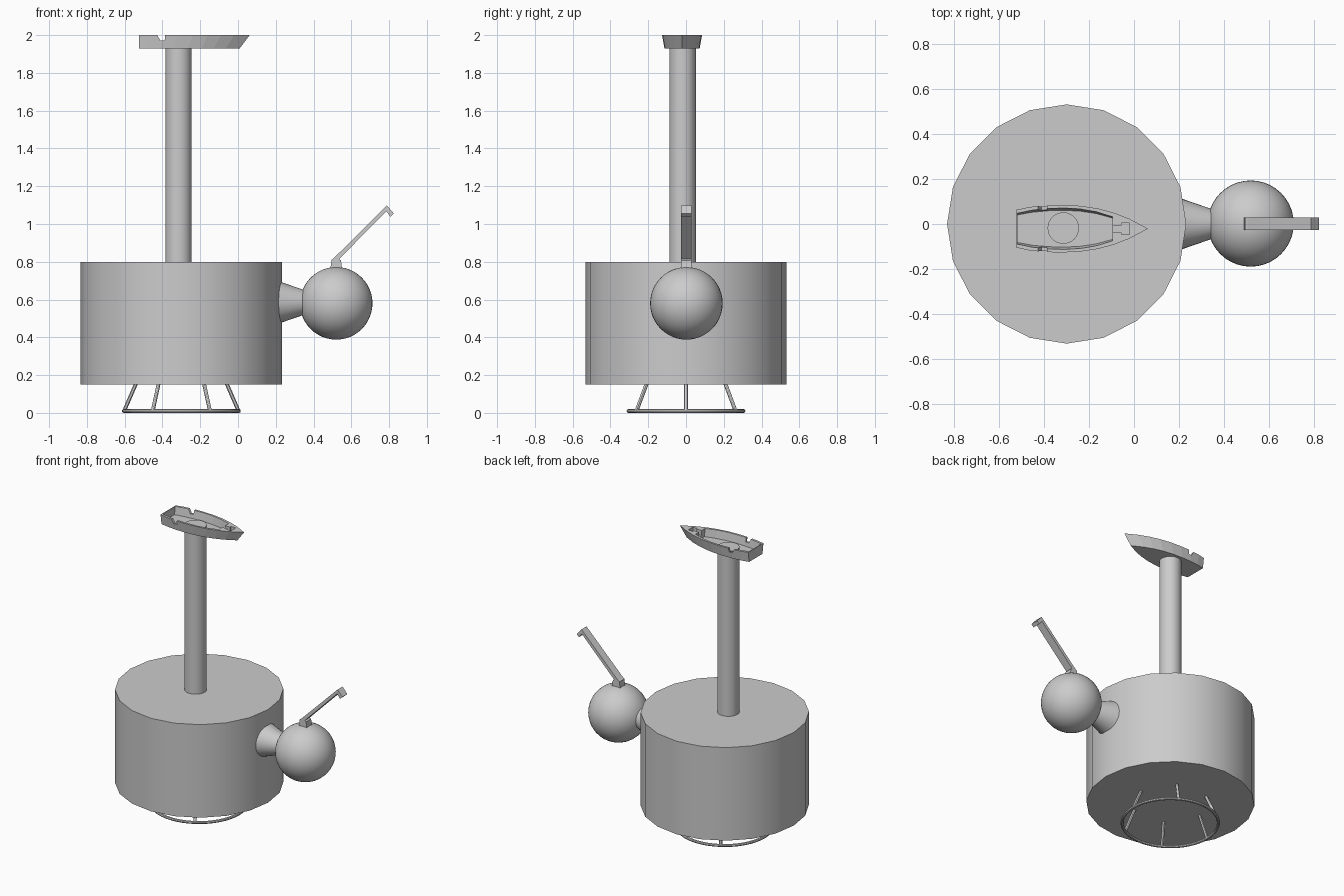
import bpy, bmesh
from math import radians, cos, sin, pi
from mathutils import Vector

cube = bpy.data.objects.get("Cube")
if cube:
    bpy.data.objects.remove(cube, do_unlink=True)

grey = bpy.data.materials.new("plain grey")
grey.use_nodes = True
GREY = (0.6, 0.6, 0.6, 1)
grey.diffuse_color = GREY
grey.node_tree.nodes["Principled BSDF"].inputs["Base Color"].default_value = GREY


def finish(name, bm, smooth=True):
    bmesh.ops.recalc_face_normals(bm, faces=bm.faces)
    mesh = bpy.data.meshes.new(name)
    bm.to_mesh(mesh)
    bm.free()
    mesh.materials.append(grey)
    obj = bpy.data.objects.new(name, mesh)
    bpy.context.collection.objects.link(obj)
    if smooth:
        bpy.ops.object.select_all(action='DESELECT')
        obj.select_set(True)
        bpy.context.view_layer.objects.active = obj
        bpy.ops.object.shade_smooth_by_angle(angle=radians(30))
    return obj


def rod(name, start, end, r1, r2=None, sides=20):
    """Cylinder or cone frustum between two points."""
    start, end = Vector(start), Vector(end)
    axis = end - start
    bm = bmesh.new()
    bmesh.ops.create_cone(bm, cap_ends=True, segments=sides, radius1=r1,
                          radius2=r1 if r2 is None else r2, depth=axis.length)
    turn = axis.to_track_quat('Z', 'Y').to_matrix()
    for v in bm.verts:
        v.co = turn @ v.co + (start + end) / 2
    return finish(name, bm)


def loft(name, low, high):
    """Closed solid between two outlines with matching points."""
    bm = bmesh.new()
    a = [bm.verts.new(p) for p in low]
    b = [bm.verts.new(p) for p in high]
    n = len(a)
    bm.faces.new(a)
    bm.faces.new(b)
    for i in range(n):
        j = (i + 1) % n
        bm.faces.new((a[i], a[j], b[j], b[i]))
    return finish(name, bm, False)


def box(name, x0, x1, y0, y1, z0, z1):
    ring = [(x0, y0), (x1, y0), (x1, y1), (x0, y1)]
    return loft(name, [(x, y, z0) for x, y in ring], [(x, y, z1) for x, y in ring])


# Drum body and chimney-like column
rod("drum_body", (-0.3, 0, 0.15), (-0.3, 0, 0.8), 0.533)
rod("column", (-0.315, -0.018, 0.79), (-0.315, -0.018, 1.953), 0.07, sides=32)

# Ball joint on the side
rod("ball_neck", (0.215, 0, 0.585), (0.36, 0, 0.585), 0.112, 0.062, 32)
bm = bmesh.new()
bmesh.ops.create_uvsphere(bm, u_segments=40, v_segments=24, radius=0.192)
bmesh.ops.translate(bm, verts=bm.verts, vec=(0.52, 0.002, 0.58))
finish("ball", bm)

# Hooked lever above the ball
lever = [(0.488, 0.755), (0.552, 0.755), (0.545, 0.808), (0.535, 0.814), (0.785, 1.067),
         (0.807, 1.039), (0.825, 1.056), (0.788, 1.098), (0.505, 0.817), (0.495, 0.81)]
loft("lever", [(x, -0.027, z) for x, z in lever], [(x, 0.029, z) for x, z in lever])

# Base ring with six splayed legs
ring_points, tube_points = 48, 8
bm = bmesh.new()
rows = []
for i in range(ring_points):
    a = 2 * pi * i / ring_points
    row = []
    for j in range(tube_points):
        t = 2 * pi * j / tube_points
        r = 0.305 + 0.01 * cos(t)
        row.append(bm.verts.new((-0.3 + r * cos(a), r * sin(a), 0.01 + 0.01 * sin(t))))
    rows.append(row)
for i in range(ring_points):
    p, q = rows[i], rows[(i + 1) % ring_points]
    for j in range(tube_points):
        k = (j + 1) % tube_points
        bm.faces.new((p[j], q[j], q[k], p[k]))
finish("base_ring", bm)
for i in range(6):
    c, s = cos(i * pi / 3), sin(i * pi / 3)
    rod(f"leg_{i + 1}", (-0.3 + 0.302 * c, 0.302 * s, 0.012),
        (-0.3 + 0.24 * c, 0.24 * s, 0.155), 0.01, sides=12)

# Boat hull on top of the column
MID = -0.021


def outline(half, z, scale=1.0, shift=lambda x: x):
    """Mirror half widths into a closed outline."""
    left = [(shift(x), MID + w * scale, z) for x, w in half]
    right = [(shift(x), MID - w * scale, z) for x, w in reversed(half) if w > 0]
    return left + right


hull_half = [(-0.525, 0.084), (-0.47, 0.096), (-0.40, 0.104), (-0.32, 0.106), (-0.24, 0.102),
             (-0.16, 0.090), (-0.09, 0.071), (-0.02, 0.044), (0.062, 0)]
well_half = [(-0.519, 0.070), (-0.45, 0.084), (-0.38, 0.091), (-0.31, 0.093), (-0.24, 0.089),
             (-0.17, 0.077), (-0.095, 0.054)]
hull = loft("boat_hull",
            outline(hull_half, 1.93, 0.88, lambda x: -0.525 + (x + 0.525) * 0.91),
            outline(hull_half, 2.0))

# Well, bow recesses and oar notches are cut away
cutters = [loft("well_cutter", outline(well_half, 1.945, 0.88), outline(well_half, 2.02, 1.03)),
           box("bow_slot_cutter", -0.10, -0.055, MID - 0.016, MID + 0.014, 1.965, 2.02),
           box("bow_pit_cutter", -0.056, -0.02, MID - 0.026, MID + 0.026, 1.965, 2.02)]
notch = [(-0.412, 1.972), (-0.388, 1.972), (-0.386, 2.02), (-0.438, 2.02)]
cutters.append(loft("notch_cutter", [(x, -0.2, z) for x, z in notch],
                    [(x, 0.2, z) for x, z in notch]))
bpy.context.view_layer.objects.active = hull
for cutter in cutters:
    cutter.hide_render = True
    mod = hull.modifiers.new("cut", 'BOOLEAN')
    mod.operation = 'DIFFERENCE'
    mod.solver = 'EXACT'
    mod.object = cutter
    bpy.ops.object.modifier_apply(modifier=mod.name)
    bpy.data.objects.remove(cutter, do_unlink=True)
